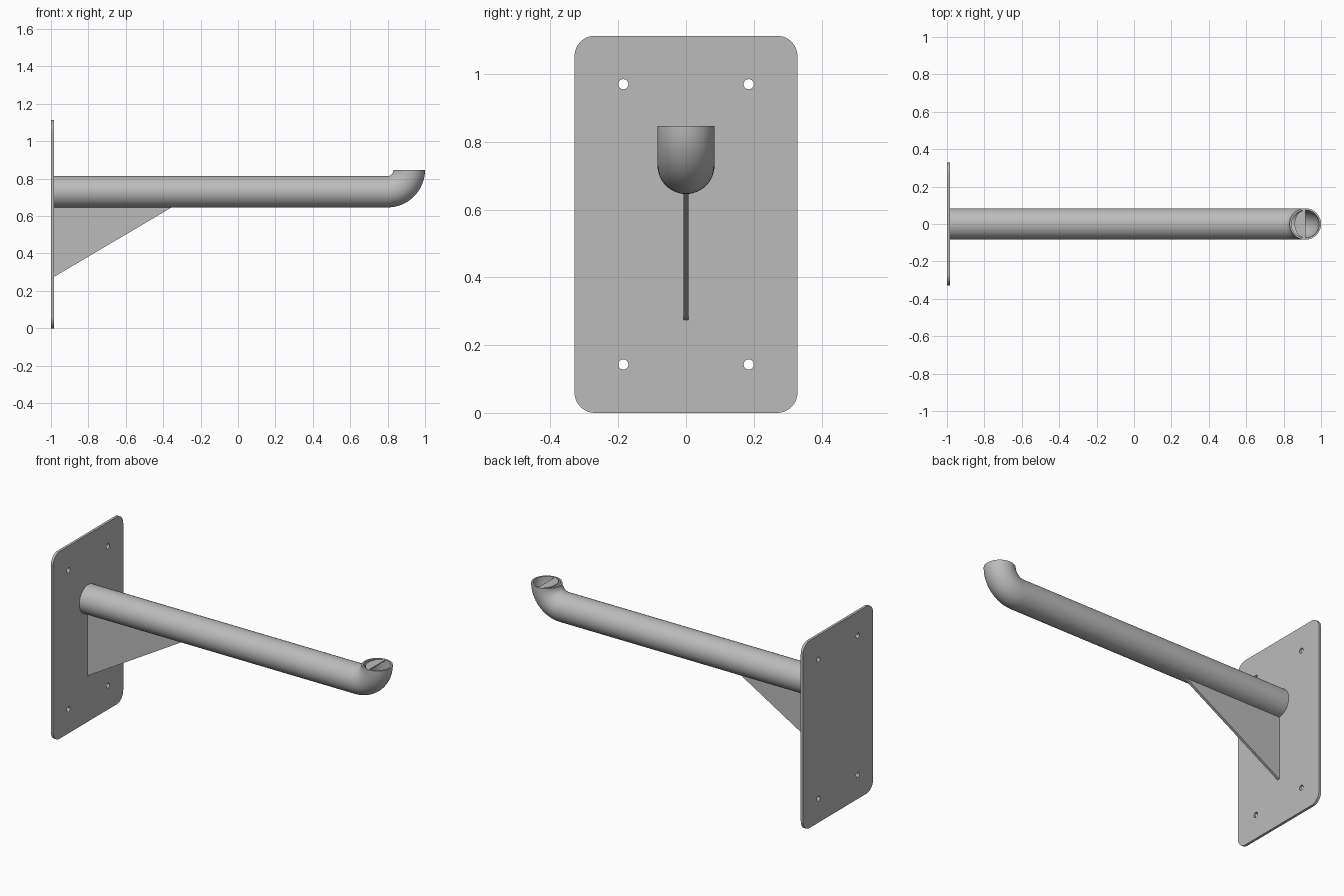
import bpy, bmesh, math
from mathutils import Vector

cube = bpy.data.objects.get("Cube")
if cube:
    bpy.data.objects.remove(cube)

steel = bpy.data.materials.new("grey steel")
steel.use_nodes = True
GREY = (0.5, 0.5, 0.5, 1)
steel.diffuse_color = GREY
steel.node_tree.nodes["Principled BSDF"].inputs["Base Color"].default_value = GREY

TAU = 2 * math.pi
PLATE_X, PLATE_T = -1.0, 0.015
HALF_W, HEIGHT, CORNER = 0.329, 1.113, 0.06
AXIS_Z, TUBE_R, BORE_R, BEND_R = 0.73, 0.084, 0.074, 0.117
BEND_X = 1 - BEND_R - TUBE_R
SIDES = 48


def arc(cx, cy, r, start, end, steps):
    """Points along a circular arc."""
    return [(cx + r * math.cos(start + (end - start) * i / steps),
             cy + r * math.sin(start + (end - start) * i / steps)) for i in range(steps + 1)]


def add(name, bm, smooth=False):
    bmesh.ops.recalc_face_normals(bm, faces=bm.faces)
    mesh = bpy.data.meshes.new(name)
    bm.to_mesh(mesh)
    bm.free()
    mesh.materials.append(steel)
    obj = bpy.data.objects.new(name, mesh)
    bpy.context.collection.objects.link(obj)
    if smooth:
        bpy.ops.object.select_all(action="DESELECT")
        obj.select_set(True)
        bpy.context.view_layer.objects.active = obj
        bpy.ops.object.shade_smooth_by_angle(angle=math.radians(35))
    return obj


def extrude_outline(name, points, offset):
    """Solid made by pushing a flat outline along an offset."""
    bm = bmesh.new()
    face = bm.faces.new([bm.verts.new(p) for p in points])
    out = bmesh.ops.extrude_face_region(bm, geom=[face])
    moved = [v for v in out["geom"] if isinstance(v, bmesh.types.BMVert)]
    bmesh.ops.translate(bm, verts=moved, vec=offset)
    return add(name, bm)


# Wall plate with rounded corners
outline = []
for k, (sy, top) in enumerate([(1, 1), (-1, 1), (-1, 0), (1, 0)]):
    cz = HEIGHT - CORNER if top else CORNER
    outline += arc(sy * (HALF_W - CORNER), cz, CORNER, k * TAU / 4, (k + 1) * TAU / 4, 10)
plate = extrude_outline("wall_plate", [(PLATE_X, y, z) for y, z in outline], (PLATE_T, 0, 0))

# Four screw holes
for side in (-1, 1):
    for z in (0.143, HEIGHT - 0.143):
        ring = arc(side * 0.185, z, 0.015, 0, TAU, 24)[:-1]
        cutter = extrude_outline("screw_hole_cutter", [(PLATE_X - 0.05, y, w) for y, w in ring], (0.12, 0, 0))
        cutter.hide_render = True
        cutter.hide_set(True)
        cut = plate.modifiers.new("screw hole", "BOOLEAN")
        cut.operation, cut.object, cut.solver = "DIFFERENCE", cutter, "EXACT"

# Apply the holes and discard the cutters
bpy.context.view_layer.update()
holed = bpy.data.meshes.new_from_object(plate.evaluated_get(bpy.context.evaluated_depsgraph_get()))
plate.modifiers.clear()
plate.data = holed
for obj in [o for o in bpy.data.objects if o.name.startswith("screw_hole_cutter")]:
    bpy.data.objects.remove(obj)

# Hollow tube: outer skin along the arm and up the bend, then back down the bore
bm = bmesh.new()


def ring(x, z, angle, radius):
    """Circle of vertices square to the path direction."""
    normal = Vector((-math.sin(angle), 0, math.cos(angle)))
    return [bm.verts.new(Vector((x, 0, z)) + normal * (radius * math.cos(t * TAU / SIDES))
                         + Vector((0, radius * math.sin(t * TAU / SIDES), 0))) for t in range(SIDES)]


bend = [(BEND_X + BEND_R * math.sin(a), AXIS_Z + BEND_R * (1 - math.cos(a)), a)
        for a in [i * TAU / 4 / 16 for i in range(17)]]
path = [(PLATE_X + PLATE_T, AXIS_Z, 0)] + bend
rings = [ring(*p, TUBE_R) for p in path] + [ring(*p, BORE_R) for p in reversed(path)]
for a, b in zip(rings, rings[1:]):
    for i in range(SIDES):
        j = (i + 1) % SIDES
        bm.faces.new((a[i], a[j], b[j], b[i]))
add("arm_tube", bm, smooth=True)

# Half cover in the open end, leaving a thin crescent gap
mouth_x, mouth_z = BEND_X + BEND_R, AXIS_Z + BEND_R
cover = [(mouth_x + (x * 0.78 if x < 0 else x), y, mouth_z - 0.006)
         for x, y in arc(0, 0, BORE_R, TAU / 4, 3 * TAU / 4, 24)]
extrude_outline("mouth_half_cover", cover, (0, 0, 0.005))

# Triangular gusset under the arm
wall = PLATE_X + PLATE_T
low = AXIS_Z - TUBE_R
extrude_outline("gusset", [(wall, -0.008, 0.274), (-0.355, -0.008, low), (-0.355, -0.008, low + 0.004),
                           (wall, -0.008, low + 0.004)], (0, 0.016, 0))
